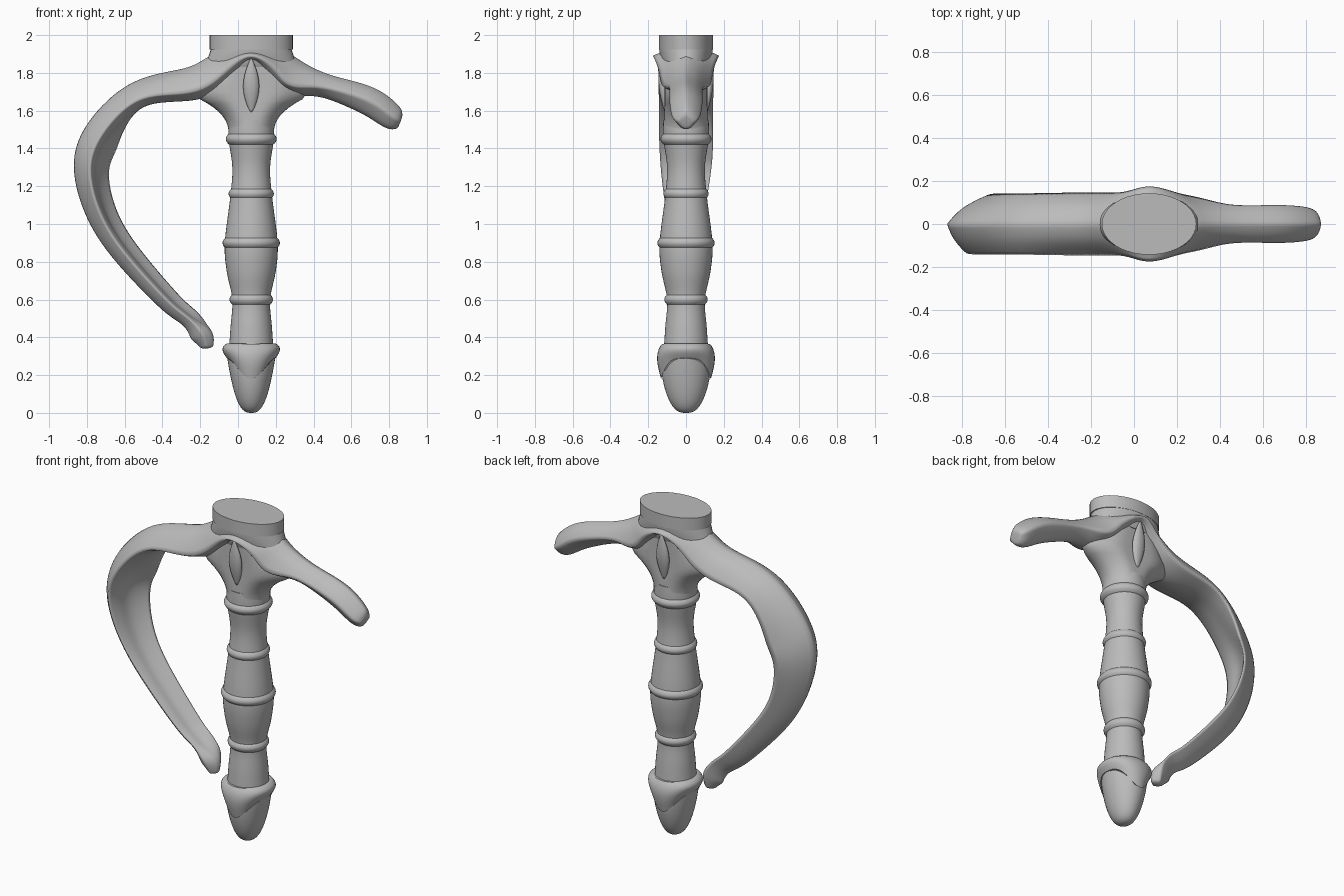
import bpy, bmesh, math
from mathutils import Vector

default_cube = bpy.data.objects.get("Cube")
if default_cube:
    bpy.data.objects.remove(default_cube, do_unlink=True)

AXIS = .07
SEGMENTS = 40
ANGLES = [math.tau * i / SEGMENTS for i in range(SEGMENTS)]
GREY = (.5, .5, .5, 1)

metal = bpy.data.materials.new("grey metal")
metal.use_nodes = True
metal.diffuse_color = GREY
metal.node_tree.nodes["Principled BSDF"].inputs["Base Color"].default_value = GREY


def fractions(count):
    """Even steps from just above zero up to one."""
    return [max(i, .3) / count for i in range(count + 1)]


def spline(points, steps):
    """Smooth curve through rows of values of any length."""
    points = [Vector(p) for p in points]
    result = []
    for i in range(len(points) - 1):
        start, end = points[i], points[i + 1]
        before = points[max(i - 1, 0)]
        after = points[min(i + 2, len(points) - 1)]
        leave, arrive = (end - before) / 2, (after - start) / 2
        for step in range(steps):
            t = step / steps
            ease = t * t * (3 - 2 * t)
            bend = leave * t * (1 - t) ** 2 - arrive * t * t * (1 - t)
            result.append(start.lerp(end, ease) + bend)
    result.append(points[-1])
    return result


def loft(name, rings, creases=(), subdivide=0, sharp_angle=40):
    """Skin a row of equal rings, cap both ends and shade smooth."""
    bm = bmesh.new()
    crease_layer = bm.edges.layers.float.new("crease_edge")
    rows = [[bm.verts.new(point) for point in ring] for ring in rings]
    count = len(rows[0])
    for lower, upper in zip(rows, rows[1:]):
        for i in range(count):
            j = (i + 1) % count
            bm.faces.new((lower[i], lower[j], upper[j], upper[i]))
        for i in creases:
            bm.edges.get((lower[i], upper[i]))[crease_layer] = .7
    bm.faces.new(rows[0])
    bm.faces.new(rows[-1])
    bmesh.ops.recalc_face_normals(bm, faces=bm.faces)
    mesh = bpy.data.meshes.new(name)
    bm.to_mesh(mesh)
    bm.free()
    mesh.materials.append(metal)
    mesh.shade_smooth()
    mesh.set_sharp_from_angle(angle=math.radians(sharp_angle))
    part = bpy.data.objects.new(name, mesh)
    bpy.context.collection.objects.link(part)
    if subdivide:
        modifier = part.modifiers.new("rounding", "SUBSURF")
        modifier.levels = modifier.render_levels = subdivide


def oval(z, width, depth, flute=0):
    """Horizontal ellipse about the grip axis, with optional flutes in its depth."""
    return [Vector((AXIS + width * math.cos(a),
                    depth * math.sin(a) * (1 + flute * math.cos(6 * a)), z))
            for a in ANGLES]


# Grip: turned and gently swelling
grip_profile = [(.3, .12), (.45, .11), (.6, .1), (.75, .13), (.9, .14),
                (1.15, .11), (1.3, .1), (1.45, .12), (1.55, .12)]
loft("grip", [oval(z, r, r) for z, r in spline(grip_profile, 5)])

# Raised bands around the grip
for name, height, radius in (("lower_band", .6, .115), ("middle_band", .9, .152),
                             ("upper_band", 1.16, .12), ("top_band", 1.45, .135)):
    band = []
    for s in fractions(8):
        bulge = radius - .025 * (2 * s - 1) ** 2
        band.append(oval(height + .07 * (s - .5), bulge, bulge))
    loft(name, band)

# Pommel: pointed bud below the grip, deeper than wide
bud = []
for s in fractions(12):
    radius = .13 * s ** .72
    bud.append(oval(.31 * s * s, radius, radius * (1.2 - .2 * s ** 6)))
loft("pommel_bud", bud)

# Pommel cup: flange whose rim droops to a point at front and back
cup = []
for s in fractions(12):
    radius = .12 + .01 * s + .028 * math.sin(math.pi * s ** .7)
    ring = oval(.37, radius, radius + .002 * s)
    for point, a in zip(ring, ANGLES):
        point.z -= s * (.08 + .11 * math.sin(a) ** 4)
    cup.append(ring)
loft("pommel_cup", cup)

# Throat: fluted flare from the grip into the guard
throat = [oval(1.48 + .18 * s, .12 + .15 * s ** 2.3, .118, .06 * s) for s in fractions(8)]
throat += [oval(1.7, .3, .118, .06), oval(1.76, .28, .118, .06), oval(1.85, .2, .12, .05)]
loft("throat", throat, sharp_angle=80)

# Flat teardrop ridges in the front and back recesses
for name, side in (("front_teardrop", -1), ("back_teardrop", 1)):
    drop = []
    for s in fractions(10):
        radius = .04 * math.sin(math.pi * s) + .003
        drop.append([Vector((AXIS + radius * math.cos(a),
                             side * (.108 + .03 * s) + radius * math.sin(a) / 2,
                             1.58 + .3 * s)) for a in ANGLES[::4]])
    loft(name, drop, sharp_angle=80)

# Neck and blade collar
loft("neck", [oval(1.83, .25, .12), oval(1.87, .232, .138), oval(1.93, .212, .142)])
loft("blade_collar", [oval(1.925, .22, .143), oval(2, .22, .143)])

# Guard: x, z, thickness and half width from the short arm's tip to the bow's tip
stations = [
    (.86, 1.54, .07, .04), (.82, 1.56, .14, .075), (.69, 1.65, .16, .09),
    (.46, 1.73, .13, .09), (.3, 1.77, .2, .13), (.2, 1.83, .19, .15),
    (AXIS, 1.89, .1, .18), (-.06, 1.83, .19, .15), (-.23, 1.74, .19, .15),
    (-.53, 1.67, .18, .145), (-.73, 1.44, .22, .145), (-.77, 1.23, .19, .13),
    (-.66, .94, .16, .09), (-.38, .61, .13, .07), (-.25, .5, .11, .06),
    (-.18, .42, .15, .06), (-.16, .34, .06, .03)]
STEPS = 3
path = spline(stations, STEPS)
sections = []
for i, (x, z, thickness, half_width) in enumerate(path):
    ahead, behind = path[min(i + 1, len(path) - 1)], path[max(i - 1, 0)]
    along = ahead - behind
    outward = Vector((along[1], 0, -along[0])).normalized()
    # The bow twists into a hollow ribbon whose back lip turns inward
    place = i / STEPS
    twist = max(0, min(1, (place - 8) / 2, (len(stations) - 1 - place) / 2))
    # Both lips sweep low on either side of the central peak
    lip = .55 - .27 * math.exp(-(abs(place - 6) - 2) ** 2)
    outline = [(1, 0), (.85, -.55), (lip, -1), (.12 + .3 * twist, -.5),
               (.42 * twist, 0), (.12 + .14 * twist, .5),
               (lip + (.03 - lip) * twist, 1), (.85 - .2 * twist, .6)]
    sections.append([Vector((x, half_width * across, z)) + outward * thickness * (rise - .5)
                     for rise, across in outline])
loft("guard", sections, creases=(0, 2, 6), subdivide=2, sharp_angle=180)
